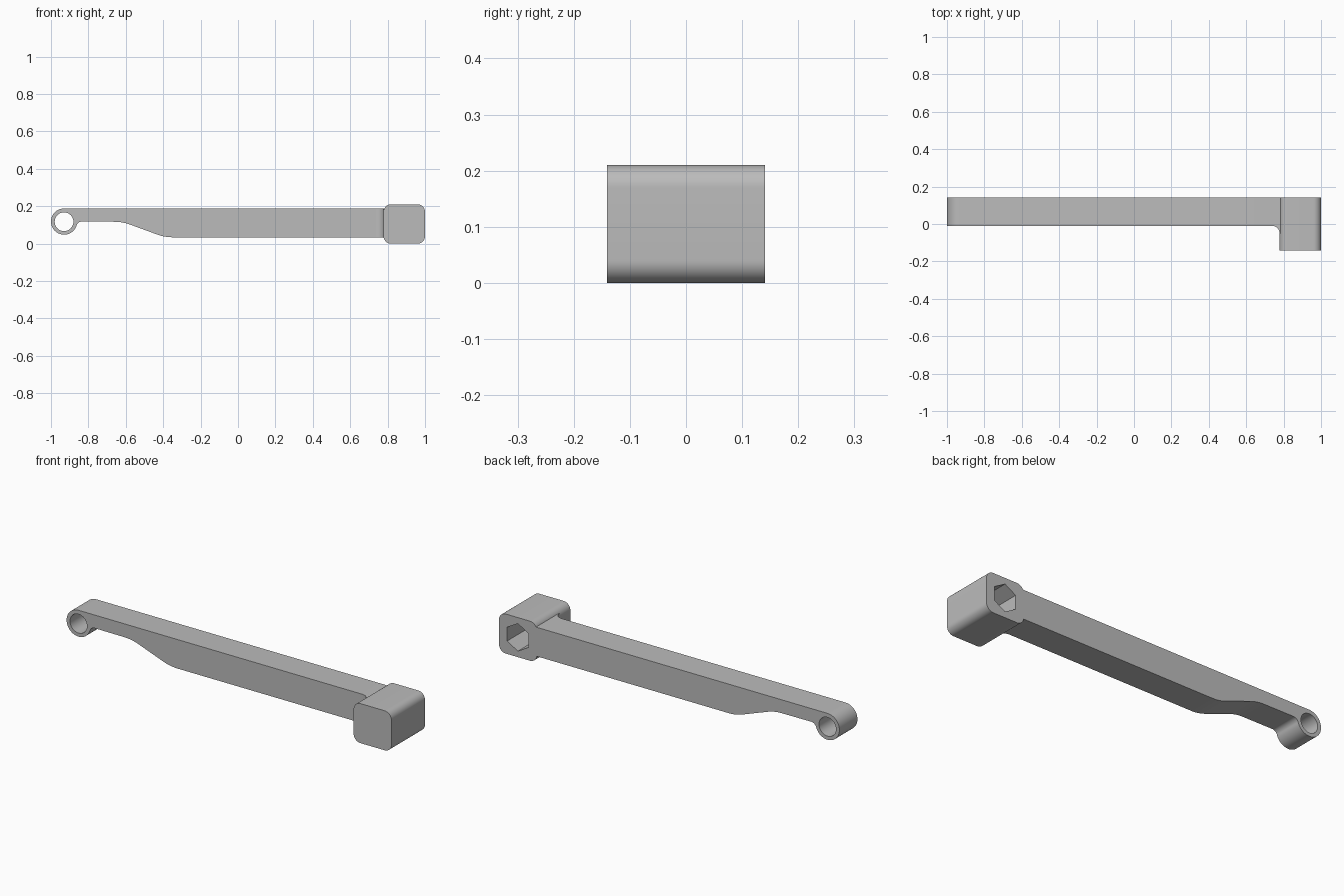
import bpy, bmesh, math
from mathutils import Vector

old = bpy.data.objects.get("Cube")
if old:
    bpy.data.objects.remove(old, do_unlink=True)

grey = bpy.data.materials.new("plain grey")
grey.use_nodes = True
colour = (0.5, 0.5, 0.5, 1)
grey.diffuse_color = colour
grey.node_tree.nodes["Principled BSDF"].inputs["Base Color"].default_value = colour


def arc(cx, cy, r, start, end, n=12):
    angles = [math.radians(start + (end - start) * i / n) for i in range(n + 1)]
    return [(cx + r * math.cos(a), cy + r * math.sin(a)) for a in angles]


def bend(a, b, c, n=6):
    """Soft corner from a to c, pulled towards b."""
    a, b, c = Vector(a), Vector(b), Vector(c)
    ts = [i / n for i in range(n + 1)]
    return [tuple(a * (1 - t) ** 2 + b * 2 * t * (1 - t) + c * t * t) for t in ts]


def prism(name, profile, low, high, axis="y"):
    """Extrude a closed outline along y (outline in x, z) or z (outline in x, y)."""
    place = (lambda p, d: (p[0], d, p[1])) if axis == "y" else (lambda p, d: (p[0], p[1], d))
    bm = bmesh.new()
    face = bm.faces.new([bm.verts.new(place(p, low)) for p in profile])
    ext = bmesh.ops.extrude_face_region(bm, geom=[face])
    moved = [v for v in ext["geom"] if isinstance(v, bmesh.types.BMVert)]
    bmesh.ops.translate(bm, verts=moved, vec=place((0, 0), high - low))
    bmesh.ops.recalc_face_normals(bm, faces=bm.faces)
    mesh = bpy.data.meshes.new(name)
    bm.to_mesh(mesh)
    bm.free()
    mesh.materials.append(grey)
    obj = bpy.data.objects.new(name, mesh)
    bpy.context.collection.objects.link(obj)
    return obj


def activate(obj):
    bpy.ops.object.select_all(action="DESELECT")
    obj.select_set(True)
    bpy.context.view_layer.objects.active = obj


def cut(obj, cutter):
    mod = obj.modifiers.new("hole", "BOOLEAN")
    mod.operation, mod.solver, mod.object = "DIFFERENCE", "EXACT", cutter
    activate(obj)
    bpy.ops.object.modifier_apply(modifier=mod.name)
    bpy.data.objects.remove(cutter, do_unlink=True)


BACK, ARM_FRONT, HEAD_FRONT = 0.141, -0.01, -0.141
TOP, BOTTOM, THIN = 0.188, 0.034, 0.117
EYE_X, EYE_R, FILLET = -0.93, 0.07, 0.03

# Arm with a round eye, a thin neck and a sloped underside
fillet_x = EYE_X + math.sqrt((EYE_R + FILLET) ** 2 - FILLET ** 2)
touch = math.degrees(math.atan2(FILLET, fillet_x - EYE_X))
outline = [(0.79, TOP)]
outline += arc(EYE_X, TOP - EYE_R, EYE_R, 90, 360 - touch, 48)
outline += arc(fillet_x, TOP - EYE_R - FILLET, FILLET, 180 - touch, 90)[1:]
outline += bend((-0.66, THIN), (-0.62, THIN), (-0.58, 0.103))
outline += bend((-0.43, 0.048), (-0.39, BOTTOM), (-0.35, BOTTOM))
outline += [(0.79, BOTTOM)]
arm = prism("arm", outline, ARM_FRONT, BACK)
cut(arm, prism("eye_cutter", arc(EYE_X, THIN, 0.05, 0, 352.5, 47), -0.3, 0.3))

# Head block with rounded long edges
R, LEFT, RIGHT, HEIGHT = 0.04, 0.778, 1.0, 0.21
block = []
for cx, cz, start in ((RIGHT - R, HEIGHT - R, 0), (LEFT + R, HEIGHT - R, 90),
                      (LEFT + R, R, 180), (RIGHT - R, R, 270)):
    block += arc(cx, cz, R, start, start + 90)
head = prism("head_block", block, HEAD_FRONT, BACK)

# Blind hexagonal socket in the back of the head
socket = arc((LEFT + RIGHT) / 2, HEIGHT / 2, 0.073, 30, 330, 5)
cut(head, prism("socket_cutter", socket, -0.06, 0.3))

# Hollow corner fillet between arm and head
corner = [(0.79, ARM_FRONT + 0.005), (LEFT - R, ARM_FRONT + 0.005)]
corner += arc(LEFT - R, ARM_FRONT - R, R, 90, 0) + [(0.79, ARM_FRONT - R)]
fillet = prism("corner_fillet", corner, BOTTOM, TOP, axis="z")

for part in (arm, head, fillet):
    activate(part)
    bpy.ops.object.shade_smooth_by_angle(angle=math.radians(30))
